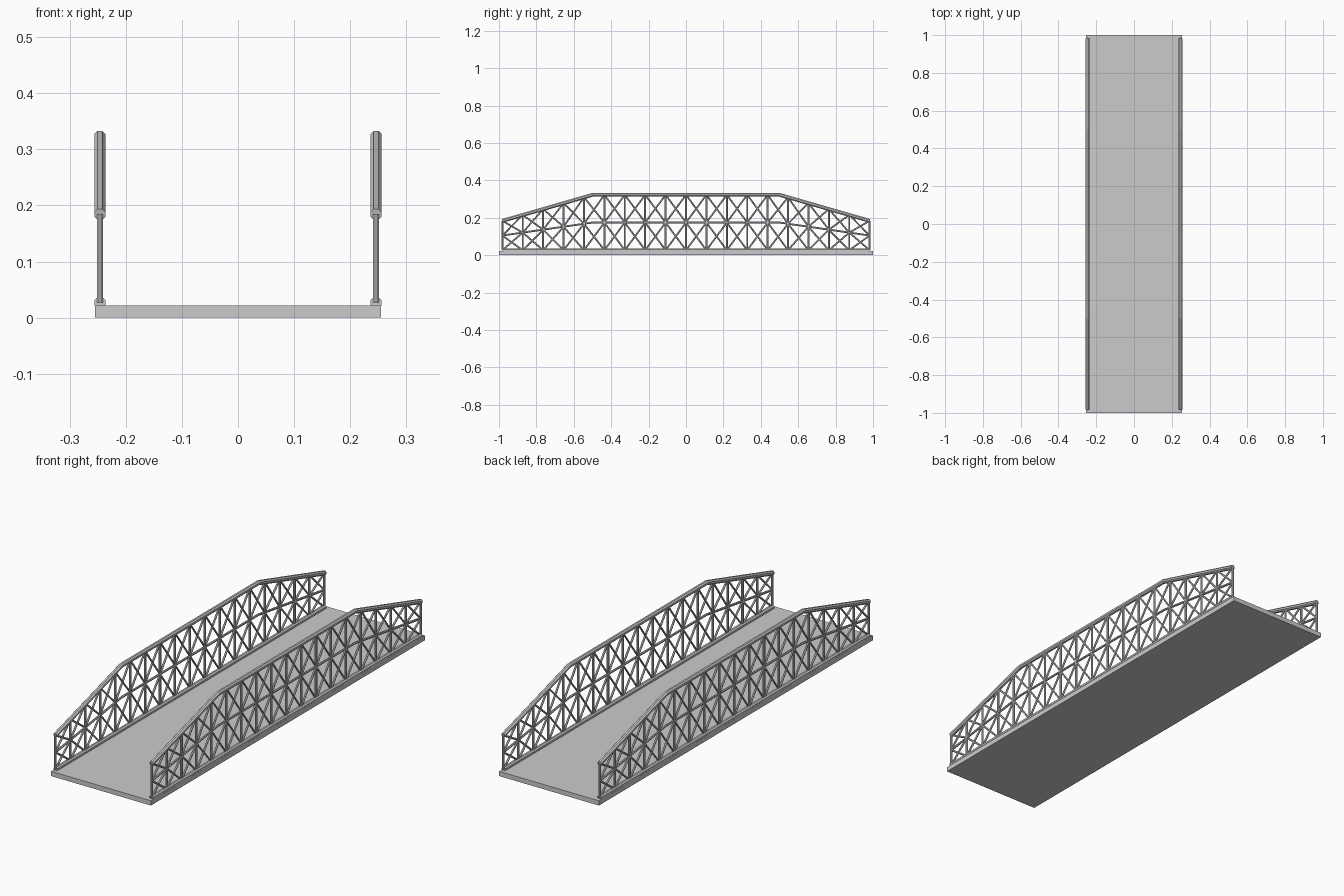
import bpy, bmesh, math
from mathutils import Vector

if "Cube" in bpy.data.objects:
    bpy.data.objects.remove(bpy.data.objects["Cube"])

X = 0.246          # truss plane
END, KINK = 0.982, 0.5
LOW, N = 0.027, 18


def top_z(y):
    return 0.323 - 0.139 * max(0, (abs(y) - KINK) / (END - KINK))


def mid_z(y):
    return (top_z(y) + LOW) / 2


def make_object(name, bm):
    bmesh.ops.recalc_face_normals(bm, faces=bm.faces)
    me = bpy.data.meshes.new(name)
    bm.to_mesh(me)
    bm.free()
    ob = bpy.data.objects.new(name, me)
    bpy.context.collection.objects.link(ob)
    return ob


def sweep(bm, pts, r, sides=8):
    """Polygonal bar through (y, z) points, mitred in the truss plane."""
    p = [Vector((X, y, z)) for y, z in pts]
    rings = []
    for i, c in enumerate(p):
        a = (c - p[i - 1]).normalized() if i else (p[1] - c).normalized()
        b = (p[i + 1] - c).normalized() if i < len(p) - 1 else a
        t = (a + b).normalized()
        n = Vector((0, -t.z, t.y)) / max(t.dot(a), 0.3)
        ring = []
        for k in range(sides):
            ang = 2 * math.pi * (k + 0.5) / sides
            s = r / math.cos(math.pi / sides)
            ring.append(bm.verts.new(c + Vector((1, 0, 0)) * s * math.cos(ang) + n * s * math.sin(ang)))
        rings.append(ring)
    for r0, r1 in zip(rings, rings[1:]):
        for k in range(sides):
            j = (k + 1) % sides
            bm.faces.new((r0[k], r0[j], r1[j], r1[k]))
    bm.faces.new(rings[0])
    bm.faces.new(rings[-1])


def truss_part(name, bars, r, sides=8):
    bm = bmesh.new()
    for pts in bars:
        sweep(bm, pts, r, sides)
    ob = make_object(name, bm)
    # second truss on the other side of the deck
    m = ob.modifiers.new("other_side", 'MIRROR')
    m.use_axis = (True, False, False)
    m.use_mirror_merge = False


# road deck
bm = bmesh.new()
bmesh.ops.create_cube(bm, size=1)
for v in bm.verts:
    v.co = (v.co.x * 0.51, v.co.y * 2, (v.co.z + 0.5) * 0.022)
make_object("deck", bm)

# chords
ends = (-END, -KINK, KINK, END)
truss_part("top_chord", [[(y, top_z(y)) for y in ends]], 0.01)
truss_part("bottom_chord", [[(-END, LOW), (END, LOW)]], 0.01)
truss_part("middle_rail", [[(y, mid_z(y)) for y in ends]], 0.005)

# posts and crossed braces, two tiers per panel
ys = [-END + 2 * END * i / N for i in range(N + 1)]
truss_part("posts", [[(y, LOW), (y, top_z(y))] for y in ys], 0.005)
braces = []
for a, b in zip(ys, ys[1:]):
    for lo, hi in ((lambda y: LOW, mid_z), (mid_z, top_z)):
        braces.append([(a, lo(a)), (b, hi(b))])
        braces.append([(a, hi(a)), (b, lo(b))])
truss_part("cross_braces", braces, 0.004, 6)
